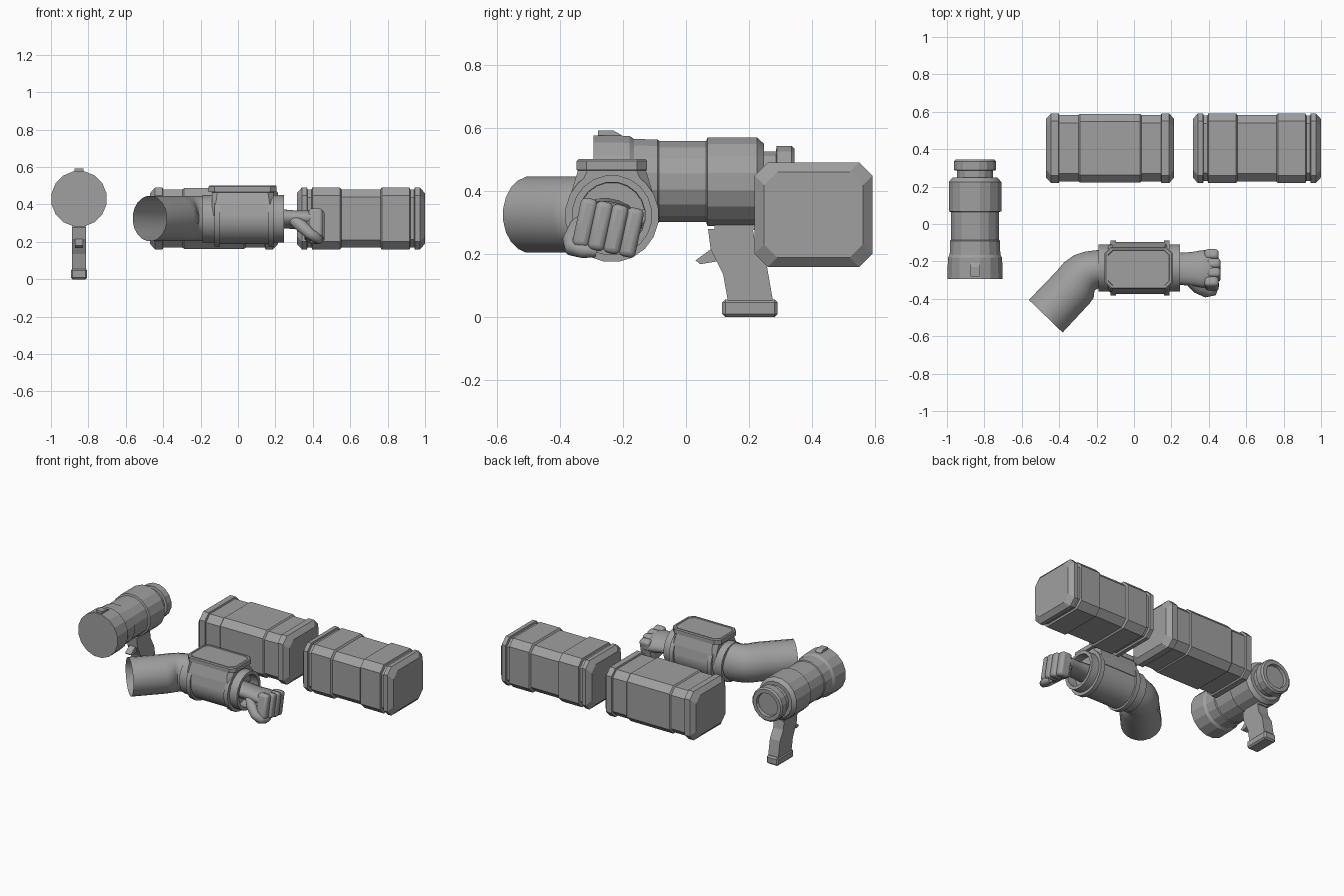
import bpy, bmesh, math
from mathutils import Vector, Matrix

cube = bpy.data.objects.get("Cube")
if cube:
    bpy.data.objects.remove(cube)

grey = bpy.data.materials.new("plain_grey")
grey.use_nodes = True
COLOUR = (0.35, 0.35, 0.35, 1)
grey.diffuse_color = COLOUR
grey.node_tree.nodes["Principled BSDF"].inputs["Base Color"].default_value = COLOUR


def finish(name, bm, smooth=0, bevel=0, segments=1):
    bmesh.ops.recalc_face_normals(bm, faces=bm.faces)
    mesh = bpy.data.meshes.new(name)
    bm.to_mesh(mesh)
    bm.free()
    mesh.materials.append(grey)
    obj = bpy.data.objects.new(name, mesh)
    bpy.context.collection.objects.link(obj)
    if bevel:
        mod = obj.modifiers.new("Bevel", "BEVEL")
        mod.width, mod.segments = bevel, segments
    if smooth:
        bpy.ops.object.select_all(action="DESELECT")
        obj.select_set(True)
        bpy.context.view_layer.objects.active = obj
        bpy.ops.object.shade_smooth_by_angle(angle=math.radians(smooth))
    return obj


def loft(name, rings, caps=(True, True), **style):
    """Skin a list of equally long point rings."""
    bm = bmesh.new()
    rows = [[bm.verts.new(p) for p in ring] for ring in rings]
    n = len(rows[0])
    for a, b in zip(rows, rows[1:]):
        for i in range(n):
            bm.faces.new((a[i], a[(i + 1) % n], b[(i + 1) % n], b[i]))
    if caps[0]:
        bm.faces.new(rows[0])
    if caps[1]:
        bm.faces.new(rows[-1])
    return finish(name, bm, **style)


def ellipse(centre, u, v, n=20):
    c, u, v = Vector(centre), Vector(u), Vector(v)
    return [c + u * math.cos(t) + v * math.sin(t)
            for t in (math.tau * (i + 0.5) / n for i in range(n))]


def octagon(hu, hv, cut):
    a, b = hu - cut, hv - cut
    return [(hu, -b), (hu, b), (a, hv), (-a, hv),
            (-hu, b), (-hu, -b), (-a, -hv), (a, -hv)]


def extrude_x(name, outline, x, half, **style):
    """Extrude a (y, z) outline sideways."""
    return loft(name, [[(x + s * half, y, z) for y, z in outline] for s in (-1, 1)], **style)


def box(name, centre, size, turn=None, **style):
    bm = bmesh.new()
    bmesh.ops.create_cube(bm, size=1)
    m = Matrix.Translation(centre) @ (turn or Matrix()) @ Matrix.Diagonal((*size, 1))
    bmesh.ops.transform(bm, matrix=m, verts=bm.verts)
    return finish(name, bm, **style)


# Supply crates: (distance from centre, inset) pairs mirrored along x
def crate(name, x, half_profile):
    stations = [(-d, i) for d, i in half_profile] + [(d, i) for d, i in reversed(half_profile)]
    loft(name, [[(x + d, 0.405 + y, 0.325 + z)
                 for y, z in octagon(0.187 - i, 0.166 - i, 0.042)] for d, i in stations])


crate("long_panel_crate", -0.128, [(0.342, 0.03), (0.315, 0), (0.275, 0), (0.272, 0.01),
                                   (0.168, 0.01), (0.16, 0.003)])
crate("short_panel_crate", 0.657, [(0.342, 0.03), (0.315, 0), (0.288, 0), (0.285, 0.012),
                                   (0.264, 0.012), (0.26, 0), (0.112, 0), (0.104, 0.01)])

# Launcher body, turned around the y axis
GX, GZ = -0.85, 0.43
barrel = [(-0.293, 0.15), (-0.18, 0.148), (-0.165, 0.138), (-0.09, 0.136), (-0.085, 0.131),
          (0.064, 0.131), (0.068, 0.143), (0.225, 0.143), (0.248, 0.122), (0.248, 0.098),
          (0.285, 0.098), (0.288, 0.115), (0.335, 0.115), (0.345, 0.105),
          (0.345, 0.08), (0.325, 0.076)]
loft("launcher_barrel", [ellipse((GX, y, GZ), (r, 0, 0), (0, 0, r), 16) for y, r in barrel],
     smooth=20)
extrude_x("launcher_sight", [(-0.28, 0.55), (-0.28, 0.592), (-0.23, 0.592), (-0.205, 0.578),
                             (-0.205, 0.55)], GX, 0.023)

# Pistol grip, trigger and foot
box("grip_mount", (GX, 0.155, 0.292), (0.07, 0.13, 0.03))
extrude_x("grip", [(0.07, 0.28), (0.078, 0.215), (0.118, 0.135), (0.135, 0.04),
                   (0.278, 0.04), (0.257, 0.16), (0.222, 0.22), (0.212, 0.28)], GX, 0.038)
extrude_x("trigger", [(0.03, 0.18), (0.045, 0.168), (0.1, 0.177), (0.1, 0.225),
                      (0.078, 0.215)], GX, 0.022)
box("grip_foot", (GX, 0.203, 0.028), (0.088, 0.176, 0.056), bevel=0.01)

# Upper arm tube with a rounded elbow, open at the shoulder
AY, AZ = -0.235, 0.323
path = [((-0.472, -0.493), 46, 0.127), ((-0.325, -0.338), 46, 0.125), ((-0.295, -0.3), 40, 0.125),
        ((-0.268, -0.27), 28, 0.117), ((-0.235, -0.25), 14, 0.107), ((-0.185, -0.24), 0, 0.103),
        ((-0.13, AY), 0, 0.103)]
loft("upper_arm", [ellipse((x, y, AZ + 0.002),
                           (-r * math.sin(math.radians(a)), r * math.cos(math.radians(a)), 0),
                           (0, 0, 0.122)) for (x, y), a, r in path],
     caps=(False, False), smooth=40)

# Forearm bracer with hollow ends
sleeve = [(-0.13, 0.1), (-0.19, 0.108), (-0.19, 0.128), (-0.125, 0.128), (-0.125, 0.149),
          (-0.095, 0.149), (-0.095, 0.135), (0.16, 0.135), (0.16, 0.149), (0.19, 0.149),
          (0.19, 0.128), (0.245, 0.128), (0.245, 0.106), (0.18, 0.104)]
loft("bracer", [ellipse((x, AY, AZ), (0, r, 0), (0, 0, r)) for x, r in sleeve], smooth=25)

# Screen housing on top of the bracer
housing = [(0.34, 0.165, 0.138, 0.02), (0.40, 0.165, 0.128, 0.02), (0.465, 0.165, 0.108, 0.03),
           (0.467, 0.182, 0.112, 0.032), (0.495, 0.182, 0.112, 0.032), (0.501, 0.176, 0.106, 0.03),
           (0.501, 0.165, 0.095, 0.026), (0.497, 0.163, 0.093, 0.026)]
loft("screen_housing", [[(0.025 + x, AY + y, z) for x, y in octagon(hx, hy, cut)]
                        for z, hx, hy, cut in housing])

# Wrist and back of the hand, flattened and tilted
TILT = math.radians(-12)
turn = Matrix.Rotation(TILT, 4, "X")
ACROSS = Vector((0, math.cos(TILT), math.sin(TILT)))
UP = Vector((0, -math.sin(TILT), math.cos(TILT)))
hand = [(0.16, 0.322, 0.09, 0.055), (0.25, 0.322, 0.088, 0.049), (0.31, 0.318, 0.092, 0.048),
        (0.36, 0.315, 0.101, 0.052), (0.41, 0.312, 0.105, 0.05), (0.435, 0.31, 0.095, 0.038)]
loft("hand_back", [ellipse((x, -0.24, z), ACROSS * w, UP * h, 16) for x, z, w, h in hand],
     smooth=50)

# Four curled fingers side by side, plus palm
knuckles = Vector((0.42, -0.247, 0.284))
for i in range(4):
    side = ACROSS * (0.05 * (i - 1.5))
    lean = 0.005 * (1 if i in (1, 2) else -1)
    box("finger_%d" % (i + 1), knuckles + side + Vector((lean, 0, 0)), (0.076, 0.054, 0.158),
        turn, bevel=0.018, segments=3, smooth=60)
box("palm", knuckles + Vector((-0.025, 0, -0.005)), (0.08, 0.18, 0.13), turn,
    bevel=0.02, segments=3, smooth=60)

# Thumb wrapping under the fist
thumb = [((0.30, -0.30, 0.315), 0.03), ((0.34, -0.338, 0.285), 0.034),
         ((0.385, -0.363, 0.243), 0.03), ((0.42, -0.36, 0.22), 0.027),
         ((0.432, -0.325, 0.212), 0.025), ((0.43, -0.285, 0.208), 0.018)]
points = [Vector(p) for p, r in thumb]
rings = []
for i, (p, r) in enumerate(thumb):
    along = (points[min(i + 1, len(points) - 1)] - points[max(i - 1, 0)]).normalized()
    u = along.cross(Vector((0, 0.4, 1))).normalized()
    rings.append(ellipse(p, u * r, along.cross(u) * r, 10))
loft("thumb", rings, smooth=60)
